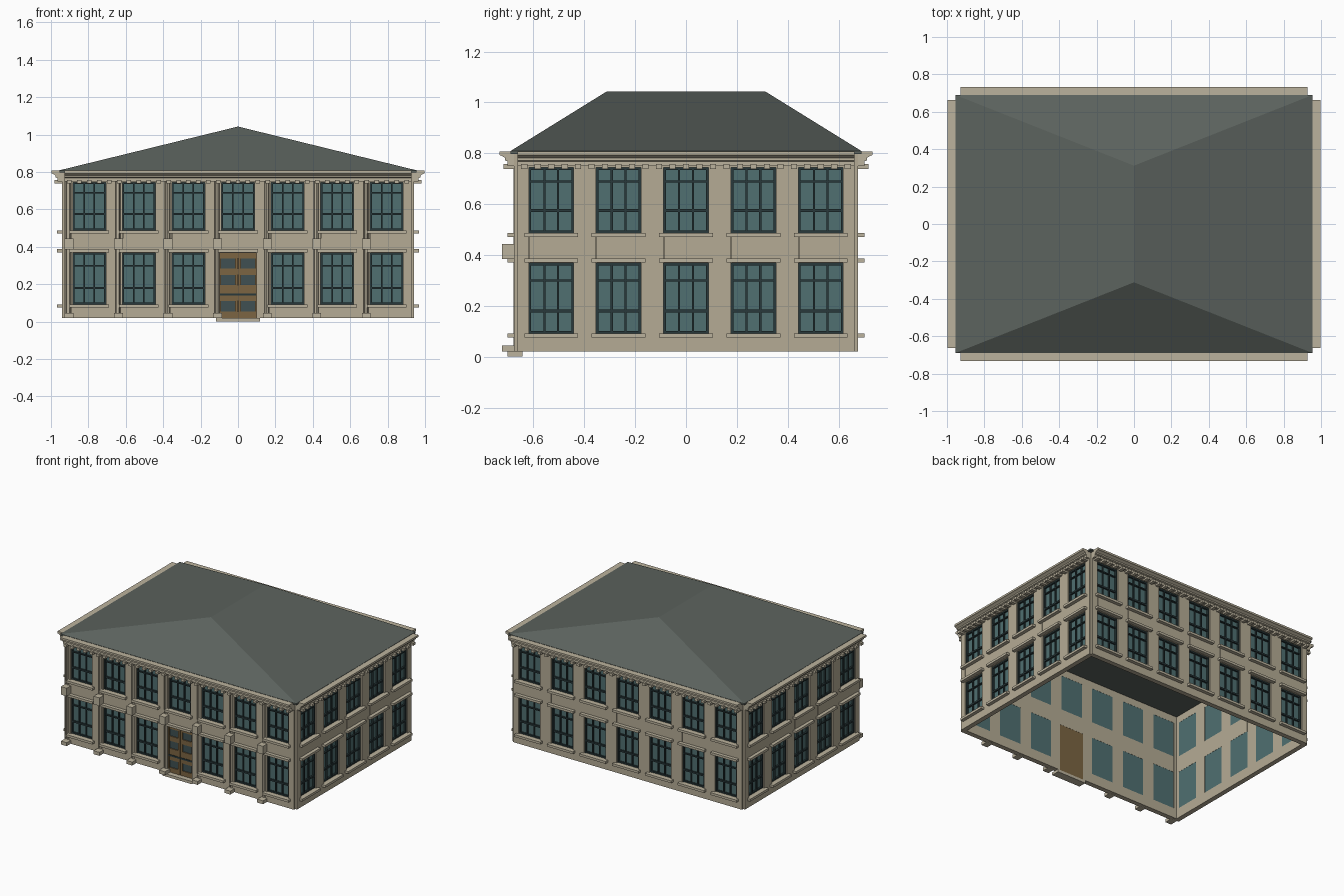
import bpy, bmesh
from math import pi
from mathutils import Matrix, Vector

if "Cube" in bpy.data.objects:
    bpy.data.objects.remove(bpy.data.objects["Cube"])

M = 0.265                      # width of one window bay
T = 0.035                      # wall thickness
Z0, Z1 = 0.02, 0.80            # wall bottom and top
HW = 0.088                     # half width of a window
FLOORS = [(0.092, 0.368, 0.30, 0.18), (0.487, 0.745, 0.69, 0.575)]
# rotation, bay count, distance of the outer wall face
SIDES = [(0, 7, 0.677), (pi, 7, 0.677), (pi / 2, 5, 0.942), (-pi / 2, 5, 0.942)]


def mat(name, c):
    m = bpy.data.materials.new(name)
    m.diffuse_color = (*c, 1)
    m.use_nodes = True
    m.node_tree.nodes["Principled BSDF"].inputs["Base Color"].default_value = m.diffuse_color
    return m


STONE = mat("stone", (0.46, 0.41, 0.30))
TRIM = mat("trim_stone", (0.50, 0.45, 0.34))
ROOF = mat("slate", (0.105, 0.122, 0.11))
GLASS = mat("glass", (0.08, 0.16, 0.165))
FRAME = mat("dark_frame", (0.022, 0.04, 0.043))
WOOD = mat("wood", (0.20, 0.13, 0.055))
DARK = mat("door_glass", (0.05, 0.08, 0.085))

parts = {}


def part(name, material):
    if name not in parts:
        parts[name] = (bmesh.new(), material)
    return parts[name][0]


def prism(bm, pts, vec, mtx):
    """Extrude a closed polygon along a vector."""
    a = [bm.verts.new(mtx @ Vector(p)) for p in pts]
    b = [bm.verts.new(mtx @ (Vector(p) + Vector(vec))) for p in pts]
    bm.faces.new(a)
    bm.faces.new(b[::-1])
    n = len(a)
    for i in range(n):
        bm.faces.new((a[i], b[i], b[(i + 1) % n], a[(i + 1) % n]))


def box(bm, mtx, u0, u1, o0, o1, z0, z1):
    """Box in wall space: u along the wall, o outward from its face."""
    prism(bm, [(u0, -o0, z0), (u1, -o0, z0), (u1, -o1, z0), (u0, -o1, z0)],
          (0, 0, z1 - z0), mtx)


def window(m, z0, z1, top_bar, mid_bar):
    box(part("window_glass", GLASS), m, -HW, HW, -0.034, -0.024, z0, z1)
    fr = part("window_frames", FRAME)
    for s in (-1, 1):
        e = sorted((s * HW, s * (HW - 0.009)))
        box(fr, m, *e, -0.026, -0.010, z0, z1)
        box(fr, m, s * 0.027 - 0.004, s * 0.027 + 0.004, -0.026, -0.014, z0, z1)
    for z, h in ((z0 + 0.005, 0.005), (z1 - 0.005, 0.005), (top_bar, 0.004), (mid_bar, 0.006)):
        box(fr, m, -HW, HW, -0.026, -0.012, z - h, z + h)


def sill(m, z0, z1):
    bm = part("sills_and_lintels", TRIM)
    box(bm, m, -0.106, 0.106, -0.005, 0.025, z0, z1)


def door(m):
    w = part("door", WOOD)
    box(w, m, -0.1, 0.1, -0.034, -0.022, Z0, 0.368)
    # outer frame, centre stile and rails
    for a, b in ((-0.1, -0.09), (0.09, 0.1), (-0.017, -0.002), (0.002, 0.017)):
        box(w, m, a, b, -0.024, -0.010, Z0, 0.368)
    for a, b in ((0.02, 0.055), (0.11, 0.14), (0.15, 0.195), (0.25, 0.285), (0.338, 0.368)):
        box(w, m, -0.1, 0.1, -0.024, -0.012, a, b)
    box(part("door_bar", FRAME), m, -0.095, 0.095, -0.024, -0.008, 0.139, 0.151)
    for s in (-1, 1):
        e = sorted((s * 0.017, s * 0.09))
        for a, b in ((0.055, 0.11), (0.195, 0.25), (0.285, 0.338)):
            box(part("door_panes", DARK), m, *e, -0.024, -0.019, a, b)
    box(part("door_step", TRIM), m, -0.118, 0.118, -0.035, 0.025, 0, Z0)


def pilaster(m):
    """Slim column in a groove at the left of a front bay, with blocks."""
    cyl = part("front_columns", TRIM)
    bmesh.ops.create_cone(cyl, segments=12, radius1=0.011, radius2=0.011,
                          depth=Z1 - Z0, cap_ends=True,
                          matrix=m @ Matrix.Translation((-M / 2 + 0.021, 0.009, (Z0 + Z1) / 2)))
    for a, b in ((Z0, 0.045), (0.385, 0.444)):
        box(part("column_blocks", TRIM), m, -M / 2, -M / 2 + 0.047, -0.01, 0.047, a, b)


for side, (rot, n, dist) in enumerate(SIDES):
    base = Matrix.Rotation(rot, 4, 'Z') @ Matrix.Translation((0, -dist, 0))
    front = side == 0
    half = n * M / 2
    for i in range(n):
        m = base @ Matrix.Translation(((i - (n - 1) / 2) * M, 0, 0))
        is_door = front and i == n // 2
        wall = part("walls", STONE)
        L = -M / 2
        # piers beside the openings, grooved on the front
        lo = 0.1 if is_door else HW
        for hw, za, zb in ((lo, Z0, 0.43), (HW, 0.43, Z1)):
            if front:
                box(wall, m, L, L + 0.008, -T, 0, za, zb)
                box(wall, m, L + 0.008, L + 0.034, -T, -0.02, za, zb)
                if -hw > L + 0.034:
                    box(wall, m, L + 0.034, -hw, -T, 0, za, zb)
            else:
                box(wall, m, L, -hw, -T, 0, za, zb)
            box(wall, m, hw, -L, -T, 0, za, zb)
        # wall below, between and above the openings
        if not is_door:
            box(wall, m, -HW, HW, -T, 0, Z0, FLOORS[0][0])
        box(wall, m, -lo + 0.002, lo, -T, 0, FLOORS[0][1], FLOORS[1][0])
        box(wall, m, -HW, HW, -T, 0, FLOORS[1][1], Z1)

        if is_door:
            door(m)
        else:
            window(m, *FLOORS[0])
            sill(m, 0.075, 0.092)
        sill(m, 0.370, 0.387)
        window(m, *FLOORS[1])
        sill(m, 0.470, 0.487)
        if front:
            pilaster(m)
        # five dentils per bay
        for k in range(5):
            u = (k - 2) * M / 5
            box(part("dentils", TRIM), m, u - 0.012, u + 0.012, 0, 0.04, 0.738, 0.757)
    # stepped cornice run along this side
    prof = [(-0.01, 0.75), (0.024, 0.75), (0.024, 0.768), (0.034, 0.772), (0.034, 0.782),
            (0.048, 0.790), (0.056, 0.793), (0.056, 0.807), (-0.01, 0.807)]
    prism(part("cornice", TRIM), [(-half, -o, z) for o, z in prof], (2 * half, 0, 0), base)

# hipped roof on a thin eave slab, ridge running front to back
bm = part("roof", ROOF)
rings = [[bm.verts.new((x * 0.955, y * 0.69, z)) for x, y in ((-1, -1), (1, -1), (1, 1), (-1, 1))]
         for z in (0.797, 0.809)]
ra, rb = bm.verts.new((0, -0.312, 1.043)), bm.verts.new((0, 0.312, 1.043))
lo, up = rings
bm.faces.new(lo[::-1])
for i in range(4):
    j = (i + 1) % 4
    bm.faces.new((lo[i], lo[j], up[j], up[i]))
for f in ((up[0], up[1], ra), (up[1], up[2], rb, ra), (up[2], up[3], rb), (up[3], up[0], ra, rb)):
    bm.faces.new(f)

for name, (bm, material) in parts.items():
    bmesh.ops.recalc_face_normals(bm, faces=bm.faces[:])
    me = bpy.data.meshes.new(name)
    bm.to_mesh(me)
    bm.free()
    me.materials.append(material)
    bpy.context.collection.objects.link(bpy.data.objects.new(name, me))

# round the columns only
col = bpy.data.objects["front_columns"]
bpy.context.view_layer.objects.active = col
col.select_set(True)
bpy.ops.object.shade_smooth_by_angle()
